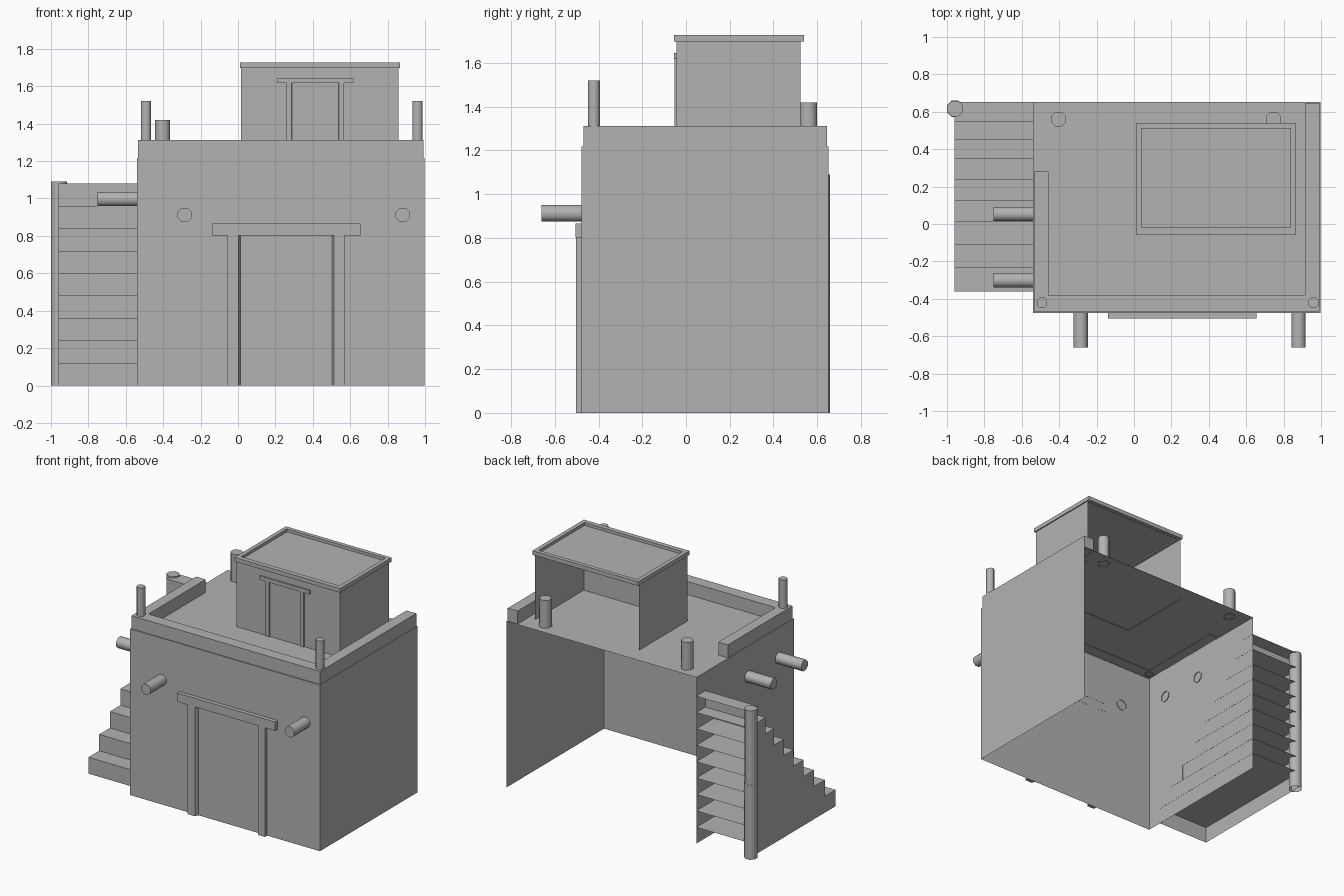
import bpy, bmesh, math
from mathutils import Vector, Matrix

if "Cube" in bpy.data.objects:
    bpy.data.objects.remove(bpy.data.objects["Cube"])

mat = bpy.data.materials.new("plain_grey")
mat.diffuse_color = (0.45, 0.45, 0.45, 1)
mat.use_nodes = True
mat.node_tree.nodes["Principled BSDF"].inputs["Base Color"].default_value = mat.diffuse_color


def finish(name, bm):
    me = bpy.data.meshes.new(name)
    bm.to_mesh(me)
    bm.free()
    me.materials.append(mat)
    ob = bpy.data.objects.new(name, me)
    bpy.context.collection.objects.link(ob)
    return ob


def add_box(bm, x, y, z, skip=()):
    """Box with named sides left open."""
    v = {(i, j, k): bm.verts.new((x[i], y[j], z[k]))
         for i in (0, 1) for j in (0, 1) for k in (0, 1)}
    sides = {
        "left": [(0, 0, 0), (0, 0, 1), (0, 1, 1), (0, 1, 0)],
        "right": [(1, 0, 0), (1, 1, 0), (1, 1, 1), (1, 0, 1)],
        "front": [(0, 0, 0), (1, 0, 0), (1, 0, 1), (0, 0, 1)],
        "back": [(0, 1, 0), (0, 1, 1), (1, 1, 1), (1, 1, 0)],
        "bottom": [(0, 0, 0), (0, 1, 0), (1, 1, 0), (1, 0, 0)],
        "top": [(0, 0, 1), (1, 0, 1), (1, 1, 1), (0, 1, 1)],
    }
    for s, keys in sides.items():
        if s not in skip:
            bm.faces.new([v[k] for k in keys])


def box(name, x, y, z, skip=()):
    bm = bmesh.new()
    add_box(bm, x, y, z, skip)
    return finish(name, bm)


def prism(name, pts, z0, z1, bottom=False):
    """Upright extrusion of a counter-clockwise outline."""
    bm = bmesh.new()
    lo = [bm.verts.new((x, y, z0)) for x, y in pts]
    hi = [bm.verts.new((x, y, z1)) for x, y in pts]
    n = len(pts)
    for i in range(n):
        j = (i + 1) % n
        bm.faces.new((lo[i], lo[j], hi[j], hi[i]))
    bm.faces.new(hi)
    if bottom:
        bm.faces.new(lo[::-1])
    return finish(name, bm)


def pole(name, start, end, r, sides=8):
    """Smooth round pole, open at the start and capped at the end."""
    a, b = Vector(start), Vector(end)
    q = (b - a).to_track_quat('Z', 'Y').to_matrix().to_4x4()
    m = Matrix.Translation(a) @ q
    bm = bmesh.new()
    rings = []
    for h in (0, (b - a).length):
        ring = []
        for i in range(sides):
            t = 2 * math.pi * (i + 0.5) / sides
            ring.append(bm.verts.new(m @ Vector((r * math.cos(t), r * math.sin(t), h))))
        rings.append(ring)
    lo, hi = rings
    for i in range(sides):
        j = (i + 1) % sides
        bm.faces.new((lo[i], lo[j], hi[j], hi[i])).smooth = True
    cap = bm.faces.new(hi)
    for e in cap.edges:
        e.smooth = False
    return finish(name, bm)


ROOF = 1.217

# main house: thin walls and roof, open at the back and below
box("house_walls", (-0.54, 0.998), (-0.477, 0.652), (0, ROOF), ("back", "bottom"))

# U-shaped parapet around the roof
prism("roof_parapet", [(-0.535, 0.28), (-0.535, -0.469), (0.993, -0.469), (0.993, 0.645),
                       (0.913, 0.645), (0.913, -0.382), (-0.458, -0.382), (-0.458, 0.28)],
      ROOF - 0.004, 1.312)

# upper room, open at the back
box("upper_room", (0.016, 0.858), (-0.043, 0.523), (ROOF - 0.005, 1.706), ("back", "bottom"))

# raised rim around the upper roof
bm = bmesh.new()
add_box(bm, (0.01, 0.866), (-0.055, -0.02), (1.697, 1.727))
add_box(bm, (0.01, 0.866), (0.51, 0.54), (1.697, 1.727))
add_box(bm, (0.01, 0.04), (-0.02, 0.51), (1.697, 1.727), ("front", "back"))
add_box(bm, (0.836, 0.866), (-0.02, 0.51), (1.697, 1.727), ("front", "back"))
finish("upper_roof_rim", bm)


# door frames: jambs with slanted inner sides, and a lintel
def door_frame(name, left, right, lintel, wall, out, z, width, slant):
    for side, x, s in (("left", left, 1), ("right", right, -1)):
        pts = [(x, wall), (x, out), (x + s * (width - slant), out), (x + s * width, wall)]
        prism(f"{name}_{side}_jamb", pts if s > 0 else pts[::-1], z[0], z[1], True)
    box(f"{name}_lintel", lintel, (out - 0.003, wall), z[1:], ("back",))


door_frame("main_door", -0.055, 0.57, (-0.14, 0.655), -0.476, -0.503, (0, 0.802, 0.866), 0.068, 0.011)
door_frame("upper_door", 0.26, 0.567, (0.212, 0.617), -0.042, -0.052, (ROOF, 1.618, 1.645), 0.03, 0.003)

# stairs: stacked open-backed boxes running to the back edge
fronts = [-0.36, -0.236, -0.112, 0.01, 0.126, 0.238, 0.35, 0.45, 0.546]
bm = bmesh.new()
for k, y in enumerate(fronts):
    add_box(bm, (-0.96, -0.539), (y, 0.652), (0.12 * k, 0.12 * (k + 1)),
            ("back", "bottom", "right"))
finish("stairs", bm)

# two-part post at the stair corner
pole("stair_post_lower", (-0.957, 0.616, 0), (-0.957, 0.616, 0.545), 0.0465)
pole("stair_post_upper", (-0.957, 0.616, 0.545), (-0.957, 0.616, 1.09), 0.045)

# beams poking out of the walls
for i, x in enumerate((-0.285, 0.88)):
    pole(f"front_beam_{i + 1}", (x, -0.472, 0.912), (x, -0.66, 0.912), 0.041)
for i, y in enumerate((0.053, -0.301)):
    pole(f"side_beam_{i + 1}", (-0.535, y, 0.997), (-0.75, y, 0.997), 0.041)

# slim corner posts on the parapet and stout posts on the roof
for i, x in enumerate((-0.492, 0.96)):
    pole(f"corner_post_{i + 1}", (x, -0.421, ROOF - 0.006), (x, -0.421, 1.52), 0.03)
for i, x in enumerate((-0.403, 0.747)):
    pole(f"roof_post_{i + 1}", (x, 0.56, ROOF - 0.006), (x, 0.56, 1.42), 0.043)
